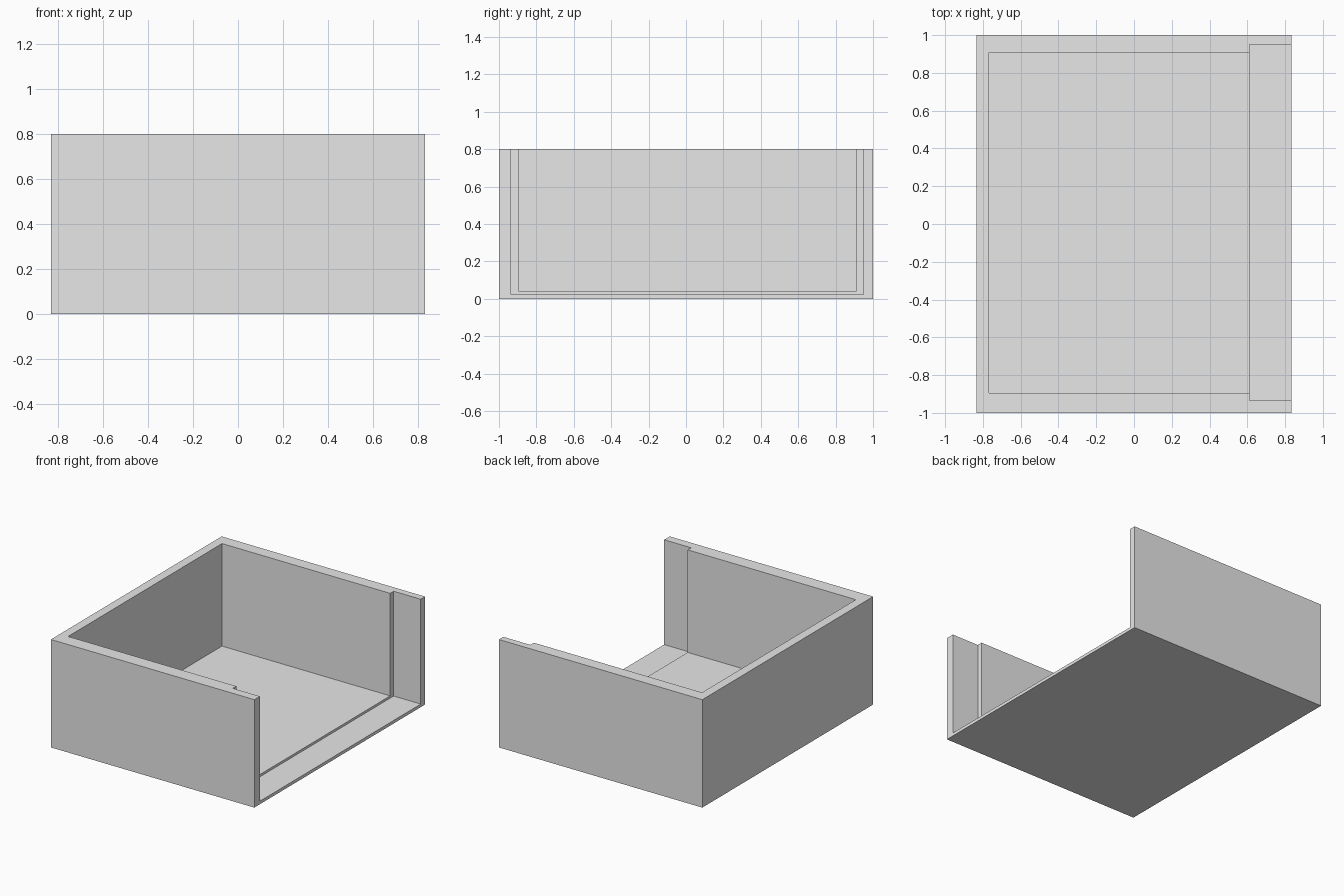
import bpy
import bmesh

# Remove the default cube
cube = bpy.data.objects.get("Cube")
if cube:
    bpy.data.objects.remove(cube, do_unlink=True)

HX, HY, HEIGHT = 0.834, 1.0, 0.8     # outer half sizes and height
OVER = 0.2                           # cutter overshoot past open sides

grey = bpy.data.materials.new("light_grey")
grey.use_nodes = True
color = (0.8, 0.8, 0.8, 1)
grey.diffuse_color = color
grey.node_tree.nodes["Principled BSDF"].inputs["Base Color"].default_value = color


def box(name, low, high):
    """Axis-aligned box between two corners."""
    bm = bmesh.new()
    bmesh.ops.create_cube(bm, size=1)
    for v in bm.verts:
        for i in range(3):
            v.co[i] = low[i] if v.co[i] < 0 else high[i]
    mesh = bpy.data.meshes.new(name)
    bm.to_mesh(mesh)
    bm.free()
    mesh.materials.append(grey)
    obj = bpy.data.objects.new(name, mesh)
    bpy.context.collection.objects.link(obj)
    return obj


# Solid block for the tray
tray = box("open_sided_tray", (-HX, -HY, 0), (HX, HY, HEIGHT))

# Main cavity, and the wider, deeper recess at the open side
cutters = [
    box("cavity_cutter", (-0.767, -0.894, 0.04), (0.7, 0.908, HEIGHT + OVER)),
    box("recess_cutter", (0.612, -0.935, 0.023), (HX + OVER, 0.949, HEIGHT + OVER)),
]
for cutter in cutters:
    cutter.hide_render = True
    mod = tray.modifiers.new(cutter.name, "BOOLEAN")
    mod.operation = "DIFFERENCE"
    mod.solver = "EXACT"
    mod.object = cutter

# Bake the cuts and drop the cutters
bpy.context.view_layer.update()
baked = bpy.data.meshes.new_from_object(
    tray.evaluated_get(bpy.context.evaluated_depsgraph_get()))
tray.modifiers.clear()
tray.data = baked
for cutter in cutters:
    bpy.data.objects.remove(cutter, do_unlink=True)
